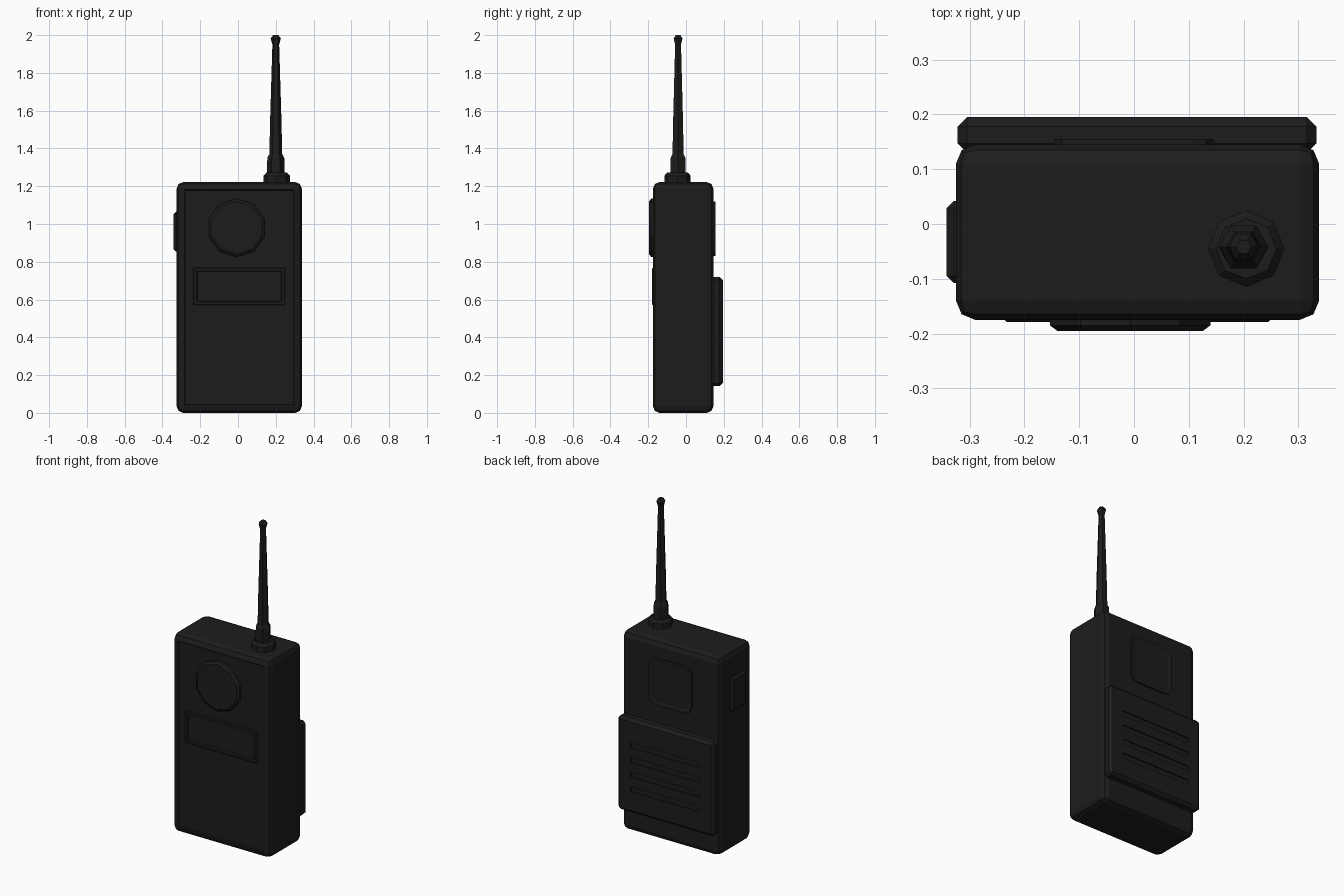
import bpy, bmesh, math
from mathutils import Matrix

if "Cube" in bpy.data.objects:
    bpy.data.objects.remove(bpy.data.objects["Cube"])

black = bpy.data.materials.new("black_plastic")
black.diffuse_color = (0.012, 0.012, 0.012, 1)
black.use_nodes = True
black.node_tree.nodes["Principled BSDF"].inputs["Base Color"].default_value = black.diffuse_color


def finish(bm, name):
    bmesh.ops.recalc_face_normals(bm, faces=bm.faces)
    me = bpy.data.meshes.new(name)
    bm.to_mesh(me)
    bm.free()
    me.materials.append(black)
    ob = bpy.data.objects.new(name, me)
    bpy.context.collection.objects.link(ob)
    return ob


def inset_face(bm, direction, thickness, depth):
    """Sink the largest face that looks along one direction."""
    bm.normal_update()
    faces = [f for f in bm.faces if f.normal.dot(direction) > 0.99]
    face = max(faces, key=lambda f: f.calc_area())
    bmesh.ops.inset_region(bm, faces=[face], thickness=thickness, depth=0)
    bmesh.ops.inset_region(bm, faces=[face], thickness=0.006, depth=-depth)


def box(name, x, y, z, bevel, segments=1, recess=None):
    """Bevelled block given by its limits; recess = (direction, width, depth)."""
    bm = bmesh.new()
    size = [(a[1] - a[0]) for a in (x, y, z)]
    mid = [(a[1] + a[0]) / 2 for a in (x, y, z)]
    bmesh.ops.create_cube(bm, size=1, matrix=Matrix.Translation(mid) @ Matrix.Diagonal((*size, 1)))
    if bevel:
        bmesh.ops.bevel(bm, geom=bm.edges[:], offset=bevel, segments=segments,
                        profile=0.5, affect='EDGES', clamp_overlap=True)
    if recess:
        inset_face(bm, Matrix.Identity(3).row[1] * recess[0], recess[1], recess[2])
    return finish(bm, name)


def lathe(name, profile, sides, matrix):
    """Faceted turned part from (radius, height) points."""
    bm = bmesh.new()
    rings = []
    for r, h in profile:
        rings.append([bm.verts.new(matrix @ Matrix.Rotation(2 * math.pi * i / sides, 4, 'Z')
                                   @ Matrix.Translation((r, 0, h)).to_translation())
                      for i in range(sides)])
    for a, b in zip(rings, rings[1:]):
        for i in range(sides):
            j = (i + 1) % sides
            bm.faces.new((a[i], a[j], b[j], b[i]))
    bm.faces.new(rings[0])
    bm.faces.new(rings[-1])
    return finish(bm, name)


# Main case with a slightly sunken front
box("case", (-0.325, 0.338), (-0.175, 0.145), (0, 1.222), 0.035, 2, (-1, 0.008, 0.005))

# Round speaker on the front
lathe("speaker", [(0.156, 0), (0.154, 0.025), (0.14, 0.035)], 10,
      Matrix.Translation((-0.007, -0.16, 0.98)) @ Matrix.Rotation(math.pi / 2, 4, 'X')
      @ Matrix.Rotation(math.pi / 10, 4, 'Z'))

# Framed display
box("display", (-0.237, 0.25), (-0.179, -0.15), (0.57, 0.77), 0.005, 1, (-1, 0.018, 0.007))

# Push-to-talk button on the left side
box("talk_button", (-0.342, -0.29), (-0.108, 0.042), (0.855, 1.065), 0.013)

# Battery pack with horizontal grooves
battery = box("battery_pack", (-0.322, 0.333), (0.13, 0.195), (0.142, 0.72), 0.017, 1)
for i, z in enumerate((0.29, 0.38, 0.47, 0.56)):
    cutter = box(f"groove_cutter_{i}", (-0.23, 0.24), (0.187, 0.22), (z - 0.016, z + 0.016), 0)
    cutter.hide_render = True
    cutter.hide_set(True)
    cut = battery.modifiers.new("groove", 'BOOLEAN')
    cut.object = cutter
    cut.operation = 'DIFFERENCE'
    cut.solver = 'EXACT'

# Clip plate with cut corners on the back
bm = bmesh.new()
bmesh.ops.create_cube(bm, size=1, matrix=Matrix.Translation((0, 0.135, 0.975))
                      @ Matrix.Diagonal((0.29, 0.04, 0.29, 1)))
corners = [e for e in bm.edges if abs(e.verts[0].co.y - e.verts[1].co.y) > 0.02]
bmesh.ops.bevel(bm, geom=corners, offset=0.045, segments=2, profile=0.5, affect='EDGES')
inset_face(bm, Matrix.Identity(3).row[1], 0.015, 0.003)
finish(bm, "clip_plate")

# Antenna collar and tapering whip with a small knob
lathe("antenna_collar", [(0.07, 1.2), (0.07, 1.255), (0.055, 1.272)], 8,
      Matrix.Translation((0.205, -0.045, 0)))
lathe("antenna", [(0.046, 1.25), (0.045, 1.35), (0.034, 1.37), (0.03, 1.55),
                  (0.018, 1.95), (0.027, 1.982), (0.014, 2.0)], 6,
      Matrix.Translation((0.2, -0.042, 0)))
